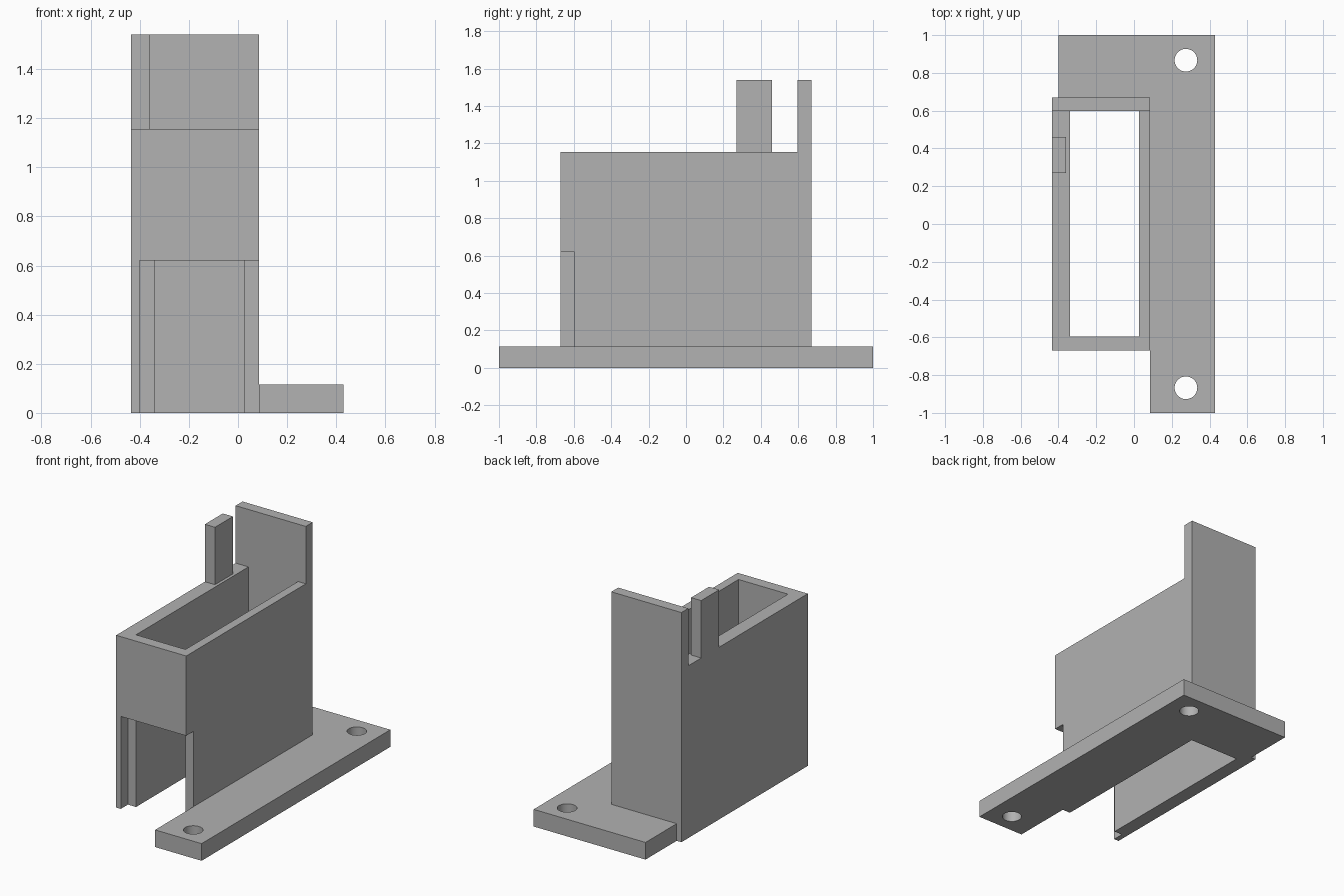
import bpy
import bmesh
from math import cos, sin, tau, radians

cube = bpy.data.objects.get("Cube")
if cube:
    bpy.data.objects.remove(cube, do_unlink=True)

grey = bpy.data.materials.new("plain grey")
grey.use_nodes = True
colour = (0.445, 0.445, 0.445, 1)
grey.diffuse_color = colour
grey.node_tree.nodes["Principled BSDF"].inputs["Base Color"].default_value = colour


def prism(name, outline, low, high, axis="z"):
    """Extrude a 2D outline along z (outline in x, y) or x (outline in y, z)."""
    def place(p, h):
        return (p[0], p[1], h) if axis == "z" else (h, p[0], p[1])
    bm = bmesh.new()
    bottom = [bm.verts.new(place(p, low)) for p in outline]
    top = [bm.verts.new(place(p, high)) for p in outline]
    bm.faces.new(bottom)
    bm.faces.new(top)
    n = len(outline)
    for i in range(n):
        j = (i + 1) % n
        bm.faces.new((bottom[i], bottom[j], top[j], top[i]))
    bmesh.ops.recalc_face_normals(bm, faces=bm.faces)
    mesh = bpy.data.meshes.new(name)
    bm.to_mesh(mesh)
    bm.free()
    mesh.materials.append(grey)
    obj = bpy.data.objects.new(name, mesh)
    bpy.context.collection.objects.link(obj)
    return obj


def box(name, x0, x1, y0, y1, z0, z1):
    return prism(name, [(x0, y0), (x1, y0), (x1, y1), (x0, y1)], z0, z1)


def combine(target, tool, operation):
    """Apply a boolean to the target and remove the tool."""
    mod = target.modifiers.new("boolean", "BOOLEAN")
    mod.operation = operation
    mod.solver = "EXACT"
    mod.object = tool
    bpy.context.view_layer.update()
    graph = bpy.context.evaluated_depsgraph_get()
    result = bpy.data.meshes.new_from_object(target.evaluated_get(graph))
    target.modifiers.clear()
    target.data = result
    bpy.data.objects.remove(tool, do_unlink=True)


left, right = -0.435, 0.085       # housing sides
front, back = -0.67, 0.67         # housing ends
in_left, in_right = -0.34, 0.027  # cavity sides
in_front, in_back = -0.595, 0.597
rim, peak = 1.155, 1.54
tab_front, tab_back = 0.27, 0.46
step = -0.4                       # plate edge and front opening edge

# Housing: side profile with the tall back wall and the tab
housing = prism("mounting_bracket", [
    (front, 0), (back, 0), (back, peak), (in_back, peak), (in_back, rim),
    (tab_back, rim), (tab_back, peak), (tab_front, peak), (tab_front, rim),
    (front, rim)], left, right, "x")

# Narrow the tab, open the cavity, and cut the front opening
combine(housing, box("tab_cutter", -0.36, 0.3, 0.2, 0.5, rim, 2), "DIFFERENCE")
combine(housing, box("cavity_cutter", in_left, in_right, in_front, in_back, -1, rim + 0.1),
        "DIFFERENCE")
combine(housing, box("opening_cutter", step, 0.3, -0.9, in_front, -1, 0.62), "DIFFERENCE")

# L-shaped mounting plate with two screw holes
plate = prism("mounting_plate", [
    (step, back), (right, back), (right, -1), (0.43, -1), (0.43, 1), (step, 1)], 0, 0.115)
for y in (-0.867, 0.867):
    circle = [(0.275 + 0.06 * cos(tau * i / 48), y + 0.06 * sin(tau * i / 48))
              for i in range(48)]
    combine(plate, prism("hole_cutter", circle, -1, 1), "DIFFERENCE")
combine(housing, plate, "UNION")

# Merge coplanar faces, then smooth only the hole walls
bm = bmesh.new()
bm.from_mesh(housing.data)
bmesh.ops.remove_doubles(bm, verts=bm.verts, dist=0.0001)
bmesh.ops.dissolve_limit(bm, angle_limit=radians(1), verts=bm.verts, edges=bm.edges)
bm.to_mesh(housing.data)
bm.free()
bpy.ops.object.select_all(action="DESELECT")
housing.select_set(True)
bpy.context.view_layer.objects.active = housing
bpy.ops.object.shade_smooth_by_angle(angle=radians(30))
